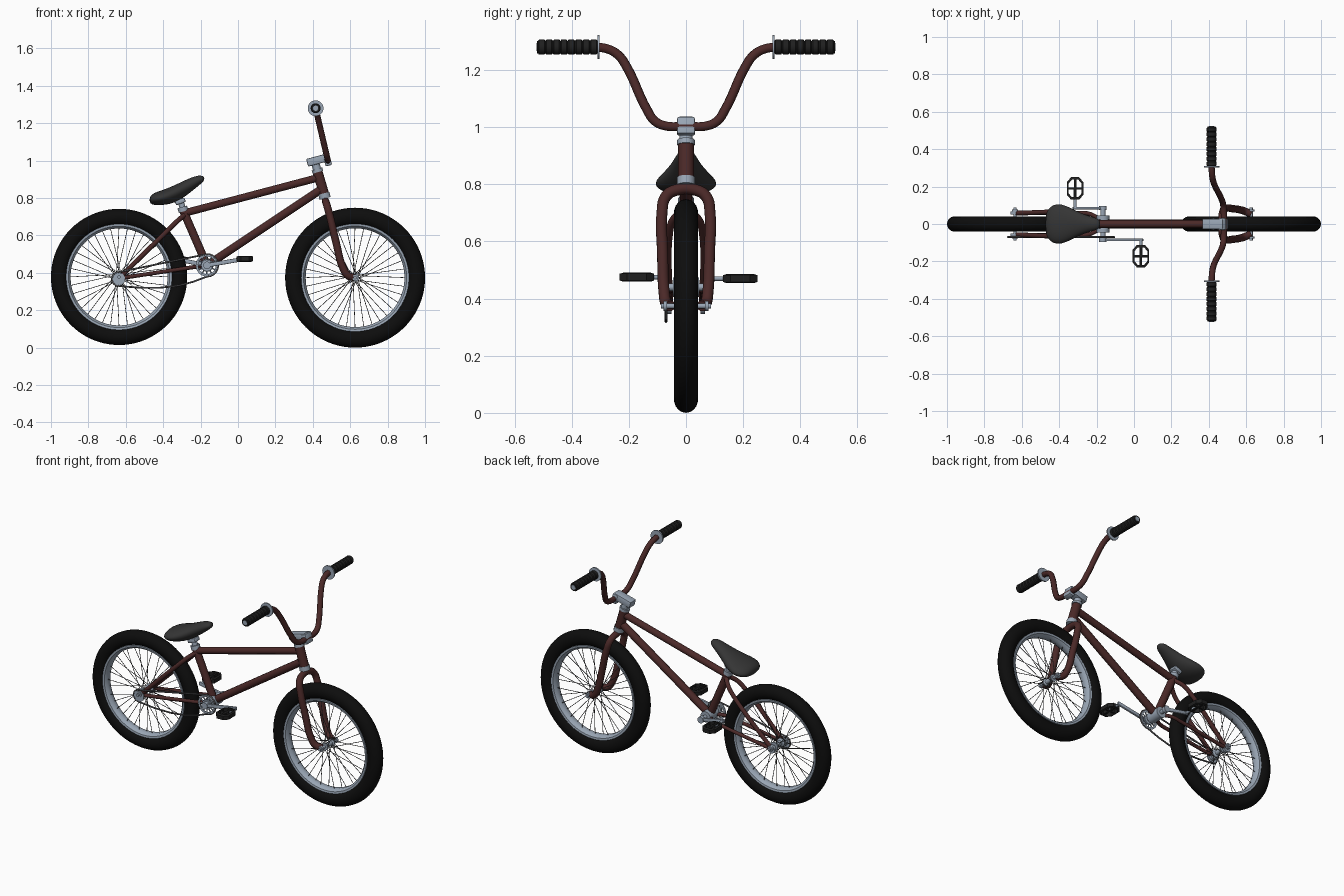
import bpy, bmesh, math
from mathutils import Vector, Matrix

cube = bpy.data.objects.get("Cube")
if cube:
    bpy.data.objects.remove(cube)


def material(name, r, g, b):
    m = bpy.data.materials.new(name)
    m.use_nodes = True
    m.diffuse_color = (r, g, b, 1)
    m.node_tree.nodes["Principled BSDF"].inputs["Base Color"].default_value = (r, g, b, 1)
    return m


PAINT = material("dark_red_paint", 0.07, 0.022, 0.021)
METAL = material("blue_grey_metal", 0.32, 0.38, 0.46)
TYRE = material("black_tyre", 0.004, 0.004, 0.004)
GRIP = material("grip_rubber", 0.014, 0.014, 0.014)
SEAT = material("seat_vinyl", 0.035, 0.035, 0.035)
STEEL = material("dark_steel", 0.08, 0.08, 0.085)


def finish(name, mesh, mat, angle=40):
    mesh.materials.clear()
    mesh.materials.append(mat)
    mesh.shade_smooth()
    mesh.set_sharp_from_angle(angle=math.radians(angle))
    ob = bpy.data.objects.new(name, mesh)
    bpy.context.collection.objects.link(ob)
    return ob


def from_bm(name, bm, mat, angle=40):
    bmesh.ops.recalc_face_normals(bm, faces=bm.faces)
    mesh = bpy.data.meshes.new(name)
    bm.to_mesh(mesh)
    bm.free()
    return finish(name, mesh, mat, angle)


def tube(name, pts, r, mat, curved=True, cyclic=False):
    """Round tube through the points, curved or straight between them."""
    cu = bpy.data.curves.new(name, "CURVE")
    cu.dimensions = "3D"
    cu.bevel_depth, cu.bevel_resolution, cu.resolution_u = r, 3, 8
    cu.use_fill_caps = True
    if curved:
        sp = cu.splines.new("BEZIER")
        sp.bezier_points.add(len(pts) - 1)
        for bp, p in zip(sp.bezier_points, pts):
            bp.co = p
            bp.handle_left_type = bp.handle_right_type = "AUTO"
    else:
        sp = cu.splines.new("POLY")
        sp.points.add(len(pts) - 1)
        for sp_p, p in zip(sp.points, pts):
            sp_p.co = (*p, 1)
    sp.use_cyclic_u = cyclic
    tmp = bpy.data.objects.new(name + "_path", cu)
    bpy.context.collection.objects.link(tmp)
    deps = bpy.context.evaluated_depsgraph_get()
    mesh = bpy.data.meshes.new_from_object(tmp.evaluated_get(deps))
    bpy.data.objects.remove(tmp)
    return finish(name, mesh, mat)


def skin(name, loops, mat, closed=False, angle=40):
    """Join equal closed loops into a surface; cap the ends unless closed."""
    bm = bmesh.new()
    rows = [[bm.verts.new(p) for p in loop] for loop in loops]
    n = len(rows[0])
    for a, b in zip(rows, rows[1:] + rows[:1] if closed else rows[1:]):
        for i in range(n):
            j = (i + 1) % n
            bm.faces.new((a[i], a[j], b[j], b[i]))
    if not closed:
        bm.faces.new(rows[0])
        bm.faces.new(rows[-1])
    return from_bm(name, bm, mat, angle)


def lathe(name, profile, centre, mat, n=32, closed=False):
    """Turn (radius, y) pairs around an axis along y."""
    cx, cy, cz = centre
    turn = [2 * math.pi * i / n for i in range(n)]
    loops = [[(cx + r * math.cos(t), cy + y, cz + r * math.sin(t)) for t in turn] for r, y in profile]
    return skin(name, loops, mat, closed)


def disc(name, r, y0, y1, x, z, mat):
    return lathe(name, [(r, y0), (r, y1)], (x, 0, z), mat)


def box(name, size, centre, mat, tilt=0, bevel=0.006):
    bm = bmesh.new()
    bmesh.ops.create_cube(bm, size=1)
    bmesh.ops.scale(bm, vec=size, verts=bm.verts)
    if bevel:
        bmesh.ops.bevel(bm, geom=bm.edges[:], offset=bevel, segments=2, affect="EDGES", profile=0.5)
    bmesh.ops.transform(bm, matrix=Matrix.Translation(centre) @ Matrix.Rotation(math.radians(tilt), 4, "Y"),
                        verts=bm.verts)
    return from_bm(name, bm, mat)


def rods(name, pairs, r, mat, sides=5):
    bm = bmesh.new()
    for a, b in pairs:
        a, b = Vector(a), Vector(b)
        m = Matrix.Translation((a + b) / 2) @ (b - a).to_track_quat("Z", "Y").to_matrix().to_4x4()
        bmesh.ops.create_cone(bm, cap_ends=True, segments=sides, radius1=r, radius2=r,
                              depth=(b - a).length, matrix=m)
    return from_bm(name, bm, mat)


def polar(x, z, r, t, y):
    return (x + r * math.cos(t), y, z + r * math.sin(t))


# Wheels: tyre, rim, spokes and hub
def wheel(side, x, z, radius, rim, hub_r):
    half = (radius - rim + 0.004) / 2
    ring = [2 * math.pi * i / 18 for i in range(18)]
    lathe(side + "_tyre", [(radius - half + half * math.cos(t), 0.042 * math.sin(t)) for t in ring],
          (x, 0, z), TYRE, 80, True)
    lathe(side + "_rim", [(rim + 0.004, -0.031), (rim + 0.004, 0.031), (rim - 0.008, 0.029),
                          (rim - 0.02, 0.014), (rim - 0.02, -0.014), (rim - 0.008, -0.029)],
          (x, 0, z), METAL, 80, True)
    pairs = []
    for i in range(36):
        t = 2 * math.pi * i / 36
        y = 0.032 if i % 2 else -0.032
        lean = 0.5 if i % 4 < 2 else -0.5
        pairs.append((polar(x, z, hub_r, t + lean, y), polar(x, z, rim - 0.015, t, y * 0.2)))
    rods(side + "_spokes", pairs, 0.0018, STEEL)
    lathe(side + "_hub", [(hub_r, -0.037), (hub_r, -0.03), (0.014, -0.024), (0.014, 0.024),
                          (hub_r, 0.03), (hub_r, 0.037)], (x, 0, z), METAL)
    disc(side + "_axle", 0.009, -0.088, 0.088, x, z, METAL)
    for s in (-1, 1):
        disc(side + "_axle_nut", 0.017, s * 0.066, s * 0.078, x, z, METAL)


HX, HZ = -0.637, 0.37
BX, BZ = -0.166, 0.44
wheel("rear", -0.636, 0.378, 0.364, 0.279, 0.026)
wheel("front", 0.626, 0.374, 0.374, 0.284, 0.022)

# Frame tubes
tube("top_tube", [(-0.285, 0, 0.72), (0.435, 0, 0.91)], 0.021, PAINT, False)
tube("down_tube", [(-0.15, 0, 0.45), (0.45, 0, 0.85)], 0.023, PAINT, False)
tube("seat_tube", [(BX, 0, BZ), (-0.294, 0, 0.735)], 0.023, PAINT, False)
tube("head_tube", [(0.424, 0, 0.945), (0.462, 0, 0.815)], 0.028, PAINT, False)
for s, side in ((1, "left"), (-1, "right")):
    tube(side + "_seat_stay", [(-0.285, s * 0.01, 0.71), (-0.325, s * 0.045, 0.676), (-0.37, s * 0.058, 0.632),
                               (HX, s * 0.058, HZ)], 0.013, PAINT)
    tube(side + "_chain_stay", [(-0.18, s * 0.025, 0.437), (-0.24, s * 0.055, 0.43), (-0.3, s * 0.058, 0.421),
                                (HX, s * 0.058, HZ)], 0.011, PAINT)
    disc(side + "_dropout", 0.024, s * 0.05, s * 0.066, HX, HZ, METAL)

# Fork: one bent tube from axle to axle over the wheel
leg = [(0.622, 0.055, 0.374), (0.588, 0.07, 0.385), (0.562, 0.077, 0.425), (0.525, 0.082, 0.56),
       (0.492, 0.084, 0.70), (0.477, 0.072, 0.755), (0.47, 0.04, 0.778)]
tube("fork", leg + [(x, -y, z) for x, y, z in reversed(leg)], 0.02, PAINT)
tube("lower_headset", [(0.459, 0, 0.825), (0.466, 0, 0.798)], 0.032, METAL, False)
tube("upper_headset", [(0.427, 0, 0.938), (0.422, 0, 0.955)], 0.031, METAL, False)
tube("steerer", [(0.422, 0, 0.955), (0.412, 0, 0.99)], 0.023, METAL, False)

# Stem and handlebar
box("stem", (0.115, 0.056, 0.042), (0.425, 0, 1.003), METAL, -15)
box("stem_clamp", (0.035, 0.062, 0.062), (0.478, 0, 1.003), METAL, -15)
half_bar = [(0.0, 1.003), (0.075, 1.005), (0.11, 1.022), (0.137, 1.062), (0.21, 1.215),
            (0.235, 1.25), (0.27, 1.272), (0.32, 1.28), (0.51, 1.28)]
bar = [(-y, z) for y, z in reversed(half_bar[1:])] + half_bar
tube("handlebar", [(0.48 - (z - 1.003) * 0.235, y, z) for y, z in bar], 0.0165, PAINT)

# Grips with raised ribs and an inner flange
for s, side in ((1, "left"), (-1, "right")):
    ribs = []
    for i in range(8):
        y = 0.31 + i * 0.026
        ribs += [(0.022, s * y), (0.0265, s * (y + 0.004)), (0.0265, s * (y + 0.022)), (0.022, s * (y + 0.026))]
    lathe(side + "_grip", ribs + [(0.022, s * 0.522)], (0.415, 0, 1.28), GRIP, 24)
    disc(side + "_grip_flange", 0.042, s * 0.302, s * 0.31, 0.415, 1.28, METAL)
    disc(side + "_bar_end", 0.014, s * 0.52, s * 0.5235, 0.415, 1.28, METAL)

# Seat: cross-sections of (x, centre height, half width, half height)
stations = [(-0.473, 0.79, 0.045, 0.012), (-0.462, 0.792, 0.08, 0.028), (-0.43, 0.798, 0.106, 0.037),
            (-0.39, 0.805, 0.109, 0.042), (-0.34, 0.82, 0.088, 0.048), (-0.28, 0.853, 0.056, 0.044),
            (-0.23, 0.884, 0.04, 0.034), (-0.195, 0.9, 0.031, 0.022), (-0.18, 0.903, 0.015, 0.009)]
around = [2 * math.pi * i / 24 for i in range(24)]
seat = skin("seat", [[(x, w * math.cos(t), z + h * math.sin(t)) for t in around] for x, z, w, h in stations],
            SEAT, angle=80)
sub = seat.modifiers.new("soften", "SUBSURF")
sub.levels = sub.render_levels = 1
tube("seat_post", [(-0.29, 0, 0.725), (-0.312, 0, 0.80)], 0.017, METAL, False)
tube("seat_clamp", [(-0.291, 0, 0.728), (-0.298, 0, 0.752)], 0.028, METAL, False)
box("seat_rail_clamp", (0.055, 0.05, 0.025), (-0.309, 0, 0.782), METAL, -20)

# Bottom bracket, sprocket and rear cog
disc("bottom_bracket", 0.034, -0.045, 0.045, BX, BZ, METAL)
disc("crank_spindle", 0.013, -0.095, 0.095, BX, BZ, METAL)
lathe("sprocket_ring", [(0.06, -0.073), (0.06, -0.067), (0.047, -0.067), (0.047, -0.073)],
      (BX, 0, BZ), METAL, 40, True)
disc("sprocket_centre", 0.03, -0.075, -0.065, BX, BZ, METAL)
spin = [2 * math.pi * i / 12 for i in range(12)]
rods("sprocket_arms", [(polar(BX, BZ, 0.02, t, -0.07), polar(BX, BZ, 0.053, t, -0.07)) for t in spin], 0.004, METAL)
disc("rear_cog", 0.034, -0.073, -0.067, HX, HZ - 0.003, METAL)

# Chain: around the sprocket, slack below, around the cog
step = [math.pi * i / 12 for i in range(13)]
chain = [polar(BX, BZ, 0.06, math.pi / 2 - t, -0.07) for t in step]
chain += [(-0.24, -0.07, 0.352), (-0.32, -0.07, 0.331), (-0.42, -0.07, 0.32), (-0.53, -0.07, 0.32)]
chain += [polar(HX, HZ - 0.003, 0.037, -math.pi / 2 - t, -0.07) for t in step]
tube("chain", chain, 0.005, STEEL, False, True)

# Cranks and pedals
outline = [(0.044, -0.034), (0.044, 0.034), (0.022, 0.06), (-0.022, 0.06),
           (-0.044, 0.034), (-0.044, -0.034), (-0.022, -0.06), (0.022, -0.06)]
for s, side, px, pz, py in ((1, "left", -0.315, 0.47, 0.19), (-1, "right", 0.037, 0.475, -0.172)):
    y = s * 0.085
    run, rise = px - BX, pz - BZ
    box(side + "_crank", (math.hypot(run, rise) + 0.025, 0.014, 0.022), (BX + run / 2, y, BZ + rise / 2), METAL,
        -math.degrees(math.atan(rise / run)), 0.004)
    disc(side + "_crank_boss", 0.02, y - 0.011, y + 0.011, BX, BZ, METAL)
    rods(side + "_pedal_axle", [((px, y, pz), (px, py, pz))], 0.008, METAL, 12)
    frame = [[(px + k * a, py + k * b, pz + h) for a, b in outline]
             for k, h in ((1, -0.012), (1, 0.012), (0.78, 0.016), (0.78, -0.016))]
    skin(side + "_pedal_frame", frame, GRIP, True, 30)
    box(side + "_pedal_spine", (0.014, 0.11, 0.022), (px, py, pz), GRIP, 0, 0.003)
    box(side + "_pedal_crossbar", (0.08, 0.012, 0.022), (px, py, pz), GRIP, 0, 0.003)
